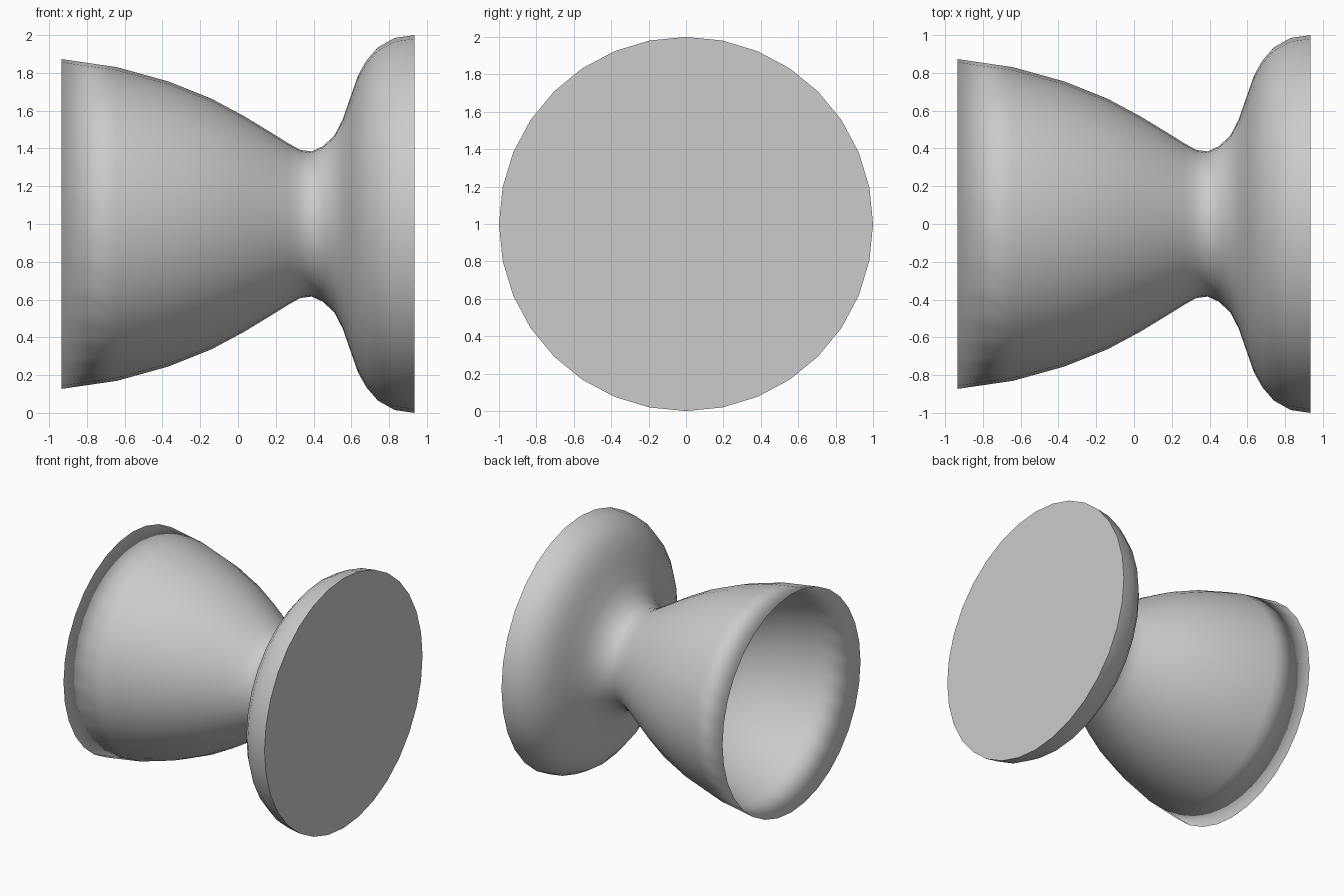
import bpy, bmesh, math

if "Cube" in bpy.data.objects:
    bpy.data.objects.remove(bpy.data.objects["Cube"])

SIDES = 32
AXIS_Z = 1.0

# Outer profile (x along the axis, radius), from the rim over the neck to the foot
OUTER = [(-.935, .873), (-.64, .83), (-.37, .755), (-.14, .663), (.03, .572),
         (.17, .487), (.27, .425), (.33, .392), (.39, .384), (.45, .412),
         (.51, .468), (.555, .555), (.60, .685), (.635, .785), (.68, .865),
         (.74, .935), (.83, .985), (.935, 1.0)]
# Inner bowl, from just inside the rim to the bottom
INNER = [(-.64, .812), (-.37, .718), (-.15, .60), (.02, .455), (.12, .29), (.165, .13)]
BOWL_BOTTOM = .18

grey = bpy.data.materials.new("light grey")
grey.diffuse_color = (.6, .6, .6, 1)
grey.use_nodes = True
grey.node_tree.nodes["Principled BSDF"].inputs["Base Color"].default_value = grey.diffuse_color

bm = bmesh.new()


def ring(x, r):
    """Circle of vertices around the lying axis."""
    steps = [2 * math.pi * i / SIDES for i in range(SIDES)]
    return [bm.verts.new((x, r * math.cos(a), AXIS_Z + r * math.sin(a))) for a in steps]


# Lathe the wall: inner bowl, sharp rim, outer wall and foot
rings = [ring(x, r) for x, r in list(reversed(INNER)) + OUTER]
for a, b in zip(rings, rings[1:]):
    for i in range(SIDES):
        j = (i + 1) % SIDES
        bm.faces.new((a[i], a[j], b[j], b[i]))

# Close the bottom of the bowl
tip = bm.verts.new((BOWL_BOTTOM, 0, AXIS_Z))
for i in range(SIDES):
    bm.faces.new((rings[0][(i + 1) % SIDES], rings[0][i], tip))

# Flat underside of the foot
base = bm.faces.new(rings[-1])
bmesh.ops.recalc_face_normals(bm, faces=bm.faces)

# Smooth everywhere except the crisp foot edge
for f in bm.faces:
    f.smooth = f is not base
for e in base.edges:
    e.smooth = False

mesh = bpy.data.meshes.new("egg_cup")
bm.to_mesh(mesh)
bm.free()
mesh.materials.append(grey)
bpy.context.collection.objects.link(bpy.data.objects.new("egg_cup", mesh))
